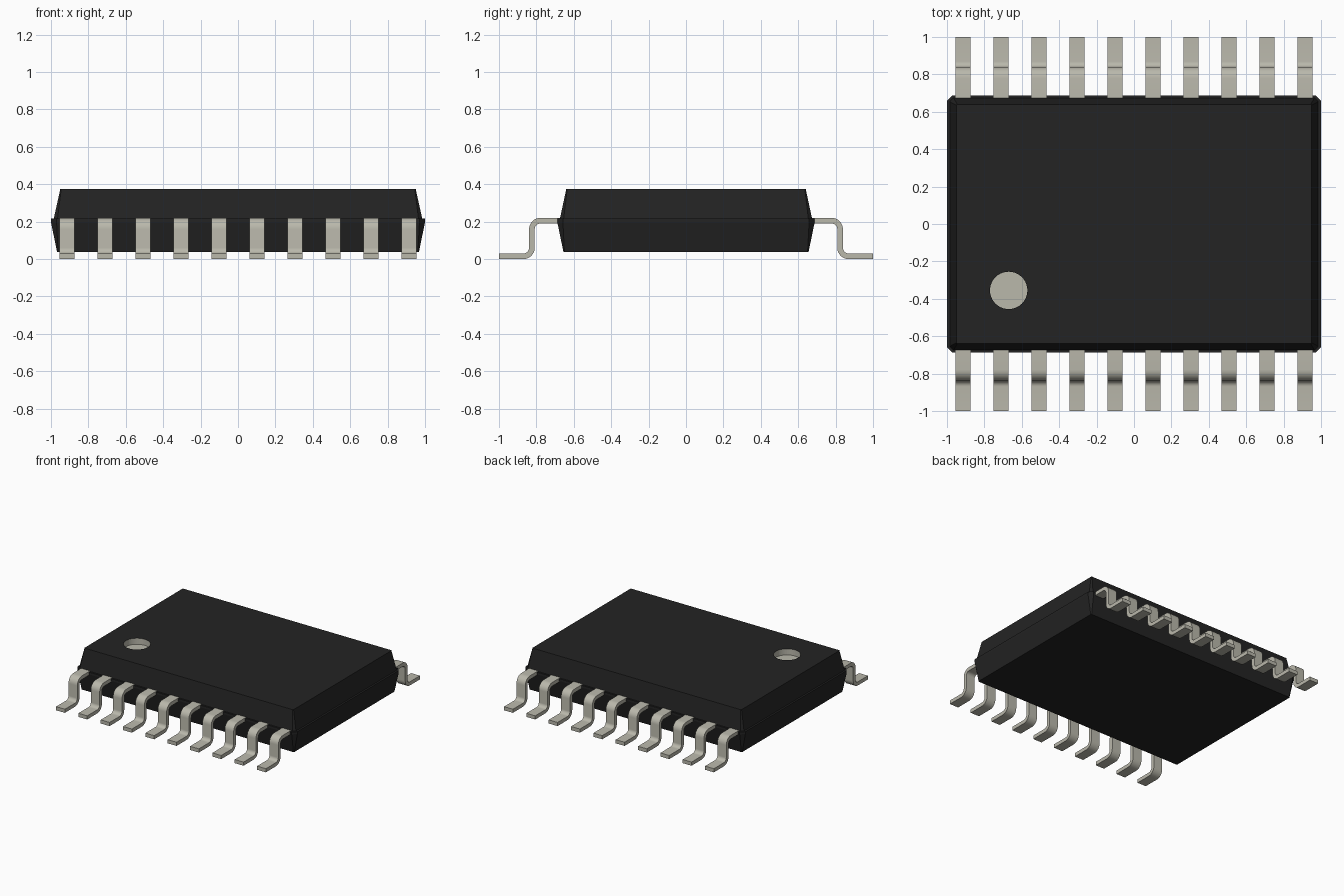
import bpy
import bmesh
from math import cos, sin, pi, radians
from mathutils import Vector

cube = bpy.data.objects.get("Cube")
if cube:
    bpy.data.objects.remove(cube, do_unlink=True)


def make_material(name, color):
    mat = bpy.data.materials.new(name)
    mat.use_nodes = True
    mat.diffuse_color = color
    bsdf = mat.node_tree.nodes["Principled BSDF"]
    bsdf.inputs["Base Color"].default_value = color
    bsdf.inputs["Roughness"].default_value = 0.6
    return mat


black = make_material("black plastic", (0.017, 0.017, 0.017, 1))
metal = make_material("dull metal", (0.49, 0.48, 0.41, 1))


def make_object(name, bm, materials):
    bmesh.ops.recalc_face_normals(bm, faces=bm.faces)
    mesh = bpy.data.meshes.new(name)
    bm.to_mesh(mesh)
    bm.free()
    for mat in materials:
        mesh.materials.append(mat)
    obj = bpy.data.objects.new(name, mesh)
    bpy.context.collection.objects.link(obj)
    return obj


def chamfered_ring(bm, z, hx, hy, c):
    points = [(hx, hy - c), (hx - c, hy), (c - hx, hy), (-hx, hy - c),
              (-hx, c - hy), (c - hx, -hy), (hx - c, -hy), (hx, c - hy)]
    return [bm.verts.new((x, y, z)) for x, y in points]


def circle_ring(bm, z, center, radius, count=40):
    return [bm.verts.new((center[0] + radius * cos(2 * pi * i / count),
                          center[1] + radius * sin(2 * pi * i / count), z))
            for i in range(count)]


def bridge(bm, a, b, material=0):
    for i in range(len(a)):
        j = (i + 1) % len(a)
        bm.faces.new((a[i], a[j], b[j], b[i])).material_index = material


# Package body: tapered halves around a parting ledge
TOP = 0.375
bm = bmesh.new()
sections = [(0.037, 0.967, 0.655, 0.005), (0.197, 1.0, 0.688, 0.03),
            (0.216, 1.0, 0.688, 0.03), (0.216, 0.985, 0.674, 0.02),
            (TOP, 0.95, 0.64, 0.005)]
rings = [chamfered_ring(bm, *s) for s in sections]
for lower, upper in zip(rings, rings[1:]):
    bridge(bm, lower, upper)
bm.faces.new(rings[0])

# Round recess marking the first lead, with a metal-coloured lining
spot = (-0.67, -0.355)
rim = circle_ring(bm, TOP, spot, 0.1)
floor = circle_ring(bm, TOP - 0.05, spot, 0.1)
bridge(bm, rim, floor, 1)
bm.faces.new(floor).material_index = 1
border = []
for ring in (rings[-1], rim):
    for i, v in enumerate(ring):
        w = ring[(i + 1) % len(ring)]
        border.append(bm.edges.get((v, w)))
bmesh.ops.triangle_fill(bm, edges=border, use_beauty=True, normal=(0, 0, 1))
make_object("package_body", bm, [black, metal])


# Gull-wing lead: a strip of constant thickness along a path with two bends
THICK, WIDTH, BEND, STEPS = 0.03, 0.08, 0.045, 8
LEG_Y, SHOULDER_Z, FOOT_Z = 0.824, 0.205, THICK / 2


def lead_path():
    """Centreline points in (y, z), each with its normal."""
    path = [(Vector((0.62, SHOULDER_Z)), Vector((0, 1)))]
    for i in range(STEPS + 1):
        a = pi / 2 * (1 - i / STEPS)
        n = Vector((cos(a), sin(a)))
        path.append((Vector((LEG_Y - BEND, SHOULDER_Z - BEND)) + n * BEND, n))
    for i in range(STEPS + 1):
        a = pi / 2 * i / STEPS
        n = Vector((cos(a), sin(a)))
        path.append((Vector((LEG_Y + BEND, FOOT_Z + BEND)) - n * BEND, n))
    path.append((Vector((1.0, FOOT_Z)), Vector((0, 1))))
    return path


def make_lead(name, x, side):
    bm = bmesh.new()
    rings = []
    for p, n in lead_path():
        ring = []
        for across, out in ((-1, -1), (1, -1), (1, 1), (-1, 1)):
            q = p + n * out * THICK / 2
            ring.append(bm.verts.new((x + across * WIDTH / 2, side * q.x, q.y)))
        rings.append(ring)
    for a, b in zip(rings, rings[1:]):
        bridge(bm, a, b)
    bm.faces.new(rings[0])
    bm.faces.new(rings[-1])
    return make_object(name, bm, [metal])


# Two rows of ten leads
COUNT, PITCH = 10, 0.203
for row, side in (("front", -1), ("back", 1)):
    for i in range(COUNT):
        x = (i - (COUNT - 1) / 2) * PITCH
        lead = make_lead(f"{row}_lead_{i + 1}", x, side)
        bpy.ops.object.select_all(action="DESELECT")
        lead.select_set(True)
        bpy.context.view_layer.objects.active = lead
        bpy.ops.object.shade_smooth_by_angle(angle=radians(30))
